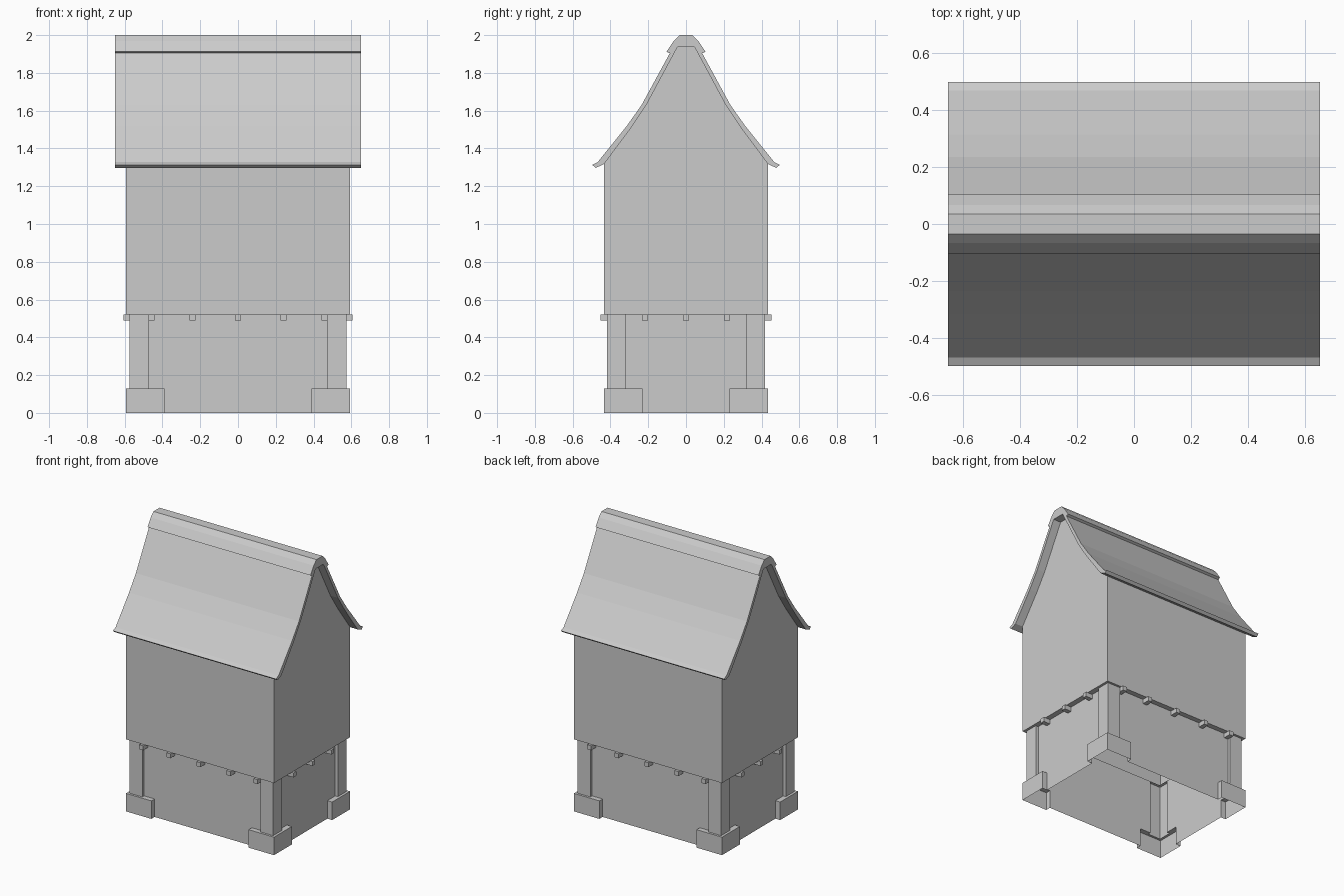
import bpy
import bmesh

cube = bpy.data.objects.get("Cube")
if cube:
    bpy.data.objects.remove(cube, do_unlink=True)

GREY = (0.6, 0.6, 0.6, 1)
mat = bpy.data.materials.new("plain grey")
mat.use_nodes = True
mat.diffuse_color = GREY
shader = mat.node_tree.nodes["Principled BSDF"]
shader.inputs["Base Color"].default_value = GREY
shader.inputs["Roughness"].default_value = 0.9


def finish(name, bm):
    bmesh.ops.remove_doubles(bm, verts=bm.verts, dist=1e-5)
    bmesh.ops.recalc_face_normals(bm, faces=bm.faces)
    mesh = bpy.data.meshes.new(name)
    bm.to_mesh(mesh)
    bm.free()
    mesh.materials.append(mat)
    obj = bpy.data.objects.new(name, mesh)
    bpy.context.collection.objects.link(obj)
    return obj


def bridge(bm, a, b):
    """Join two closed rings of vertices with quads."""
    for i in range(len(a)):
        j = (i + 1) % len(a)
        bm.faces.new((a[i], a[j], b[j], b[i]))


def mirrored(half):
    """Complete a (y, z) half profile across the centre line."""
    return half + [(-y, z) for y, z in reversed(half)]


def stepped_ring(bm, z, outer, inner, wall):
    """Plan outline of the wall with projecting corner pieces."""
    (ox, oy), (ix, iy), (wx, wy) = outer, inner, wall
    corner = [(wx, iy), (ox, iy), (ox, oy), (ix, oy), (ix, wy)]
    ring = []
    for sx, sy in ((1, 1), (-1, 1), (-1, -1), (1, -1)):
        pts = corner if sx * sy > 0 else corner[::-1]
        ring += [bm.verts.new((sx * x, sy * y, z)) for x, y in pts]
    return ring


LOWER = (0.553, 0.397)
UPPER = (0.592, 0.434)
FLOOR = 0.521
PLINTH = 0.13

# Lower storey: open-bottomed shell with corner posts over wider footings
bm = bmesh.new()
footing = (UPPER, (0.389, 0.23), LOWER)
post = ((0.574, 0.418), (0.473, 0.32), LOWER)
rings = [stepped_ring(bm, z, *plan) for z, plan in
         ((0, footing), (PLINTH, footing), (PLINTH, post), (FLOOR, post))]
for a, b in zip(rings, rings[1:]):
    bridge(bm, a, b)
finish("lower_storey", bm)

# Overhanging ledge under the upper storey
bm = bmesh.new()
ring = stepped_ring(bm, FLOOR, *post)
hx, hy = UPPER
for s in (1, -1):
    for a, b in (((hx, hy), (hx, -hy)), ((hx, hy), (-hx, hy))):
        ends = [bm.verts.new((s * x, s * y, FLOOR)) for x, y in (a, b)]
        k = 0 if a[0] == b[0] else 1
        lim = LOWER[k]
        edge = [bm.verts.new((s * (lim if k == 0 else x), s * (lim if k else y), FLOOR))
                for x, y in (b, a)]
        bm.faces.new(ends + edge)
for v in ring:
    bm.verts.remove(v)
finish("overhang_ledge", bm)

# Upper storey: long walls and curved gables, closed above by the roof
GABLE = [(0.434, 1.317), (0.288, 1.513), (0.21, 1.63), (0.045, 1.937)]
bm = bmesh.new()
outline = mirrored([(hy, FLOOR)] + GABLE)
ends = [[bm.verts.new((x, y, z)) for y, z in outline] for x in (hx, -hx)]
for end in ends:
    bm.faces.new(end)
for i, j in ((0, 1), (-1, -2)):
    bm.faces.new((ends[0][i], ends[0][j], ends[1][j], ends[1][i]))
finish("upper_storey", bm)

# Swept roof with a raised ridge cap, as one extruded section
top = [(0.478, 1.297), (0.497, 1.313), (0.467, 1.328), (0.313, 1.52),
       (0.235, 1.63), (0.086, 1.904), (0.103, 1.912), (0.066, 1.968), (0.035, 2.0)]
under = GABLE[::-1]
bm = bmesh.new()
ROOF = 0.652
half = mirrored(top)
inner = mirrored(GABLE)
sections = []
for x in (ROOF, -ROOF):
    outer_v = [bm.verts.new((x, y, z)) for y, z in half]
    inner_v = [bm.verts.new((x, y, z)) for y, z in inner]
    sections.append(outer_v + inner_v[::-1])
    bm.faces.new(sections[-1])
bridge(bm, *sections)
finish("roof", bm)


# Joist ends showing beneath the overhang on all four sides
def joist(name, x, y, sx, sy):
    bm = bmesh.new()
    bmesh.ops.create_cube(bm, size=1)
    bmesh.ops.scale(bm, vec=(sx, sy, 0.032), verts=bm.verts)
    bmesh.ops.translate(bm, vec=(x, y, FLOOR - 0.016), verts=bm.verts)
    finish(name, bm)


WIDTH = 0.032
for side, s in (("front", -1), ("back", 1)):
    for x in (-0.457, -0.24, 0, 0.24, 0.457):
        joist(side + "_joist_end", x, s * 0.425, WIDTH, 0.055)
for side, s in (("right", -1), ("left", 1)):
    for y in (-0.216, 0, 0.216):
        joist(side + "_joist_end", s * 0.579, y, 0.055, WIDTH)
